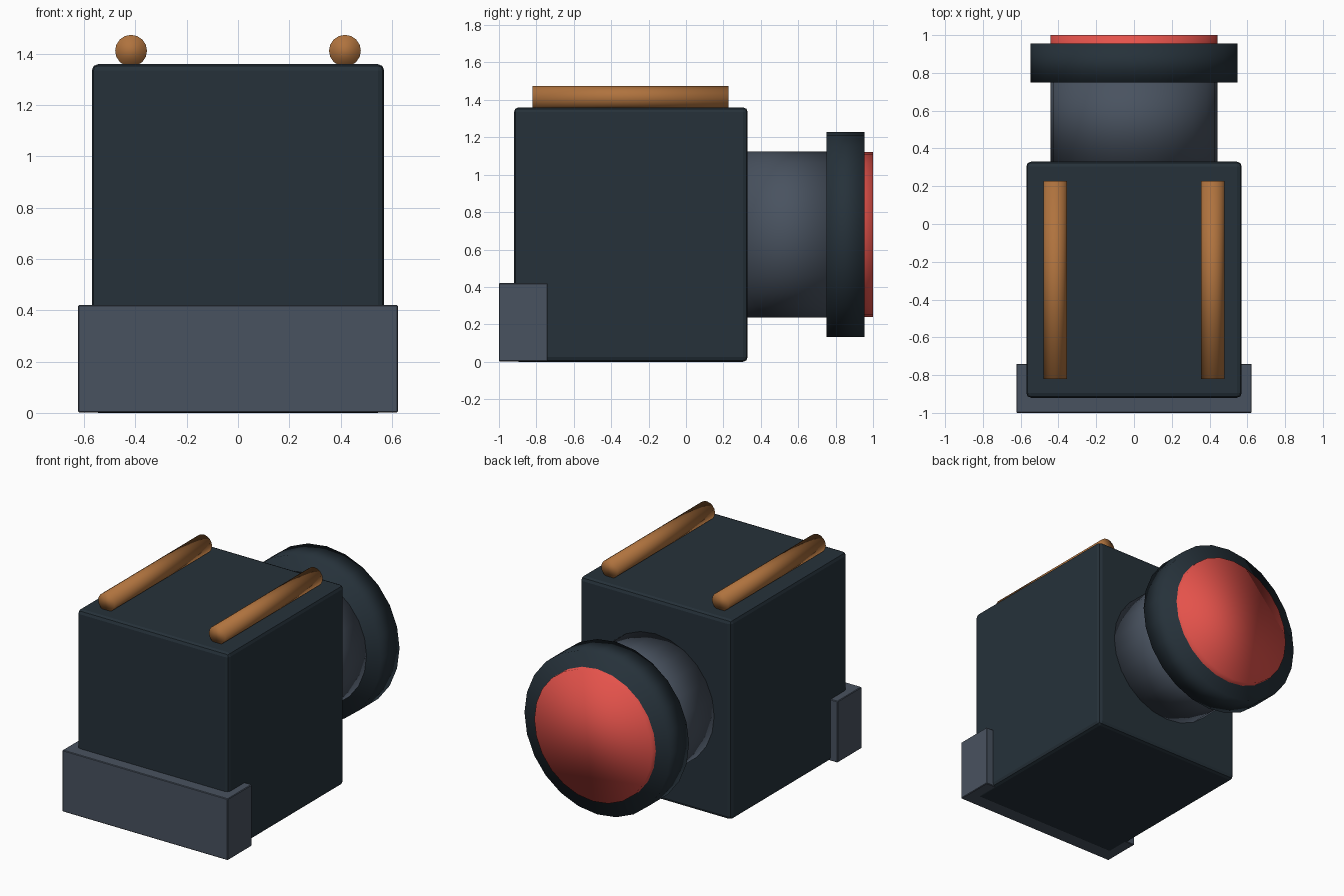
import bpy
import math

if "Cube" in bpy.data.objects:
    bpy.data.objects.remove(bpy.data.objects["Cube"], do_unlink=True)


def material(name, rgb):
    m = bpy.data.materials.new(name)
    m.use_nodes = True
    m.diffuse_color = (*rgb, 1)
    bsdf = m.node_tree.nodes["Principled BSDF"]
    bsdf.inputs["Base Color"].default_value = (*rgb, 1)
    bsdf.inputs["Roughness"].default_value = 0.6
    return m


dark = material("dark slate", (0.019, 0.031, 0.042))
grey = material("blue grey", (0.066, 0.085, 0.116))
red = material("signal red", (0.78, 0.085, 0.07))
wood = material("warm wood", (0.43, 0.17, 0.048))


def box(name, lo, hi, mat, bevel, segments):
    centre = [(a + b) / 2 for a, b in zip(lo, hi)]
    bpy.ops.mesh.primitive_cube_add(size=1, location=centre)
    ob = bpy.context.object
    ob.name = name
    ob.scale = [b - a for a, b in zip(lo, hi)]
    bpy.ops.object.transform_apply(location=False, rotation=False, scale=True)
    mod = ob.modifiers.new("rounded edges", "BEVEL")
    mod.width = bevel
    mod.segments = segments
    ob.data.materials.append(mat)
    return ob


def rod(name, x, z, radius, y0, y1, mat, sides):
    # Cylinder lying along y, softly shaded over its rims
    bpy.ops.mesh.primitive_cylinder_add(
        vertices=sides, radius=radius, depth=y1 - y0,
        location=(x, (y0 + y1) / 2, z), rotation=(math.pi / 2, 0, 0))
    ob = bpy.context.object
    ob.name = name
    bpy.ops.object.shade_smooth()
    ob.data.materials.append(mat)
    return ob


# Housing and the front foot bar
box("housing", (-0.57, -0.92, 0), (0.57, 0.33, 1.36), dark, 0.025, 2)
box("front_bar", (-0.623, -1, 0.002), (0.623, -0.74, 0.42), grey, 0.004, 1)

# Barrel, collar and round end disc at the back
AXIS_Z = 0.68
rod("barrel", 0, AXIS_Z, 0.443, 0.30, 0.80, grey, 24)
rod("collar", 0, AXIS_Z, 0.548, 0.75, 0.955, dark, 24)
rod("end_disc", 0, AXIS_Z, 0.442, 0.85, 1.0, red, 24)

# Wooden rails on the roof
for side, x in (("left", 0.417), ("right", -0.417)):
    rod(side + "_rail", x, 1.412, 0.062, -0.82, 0.228, wood, 16)
